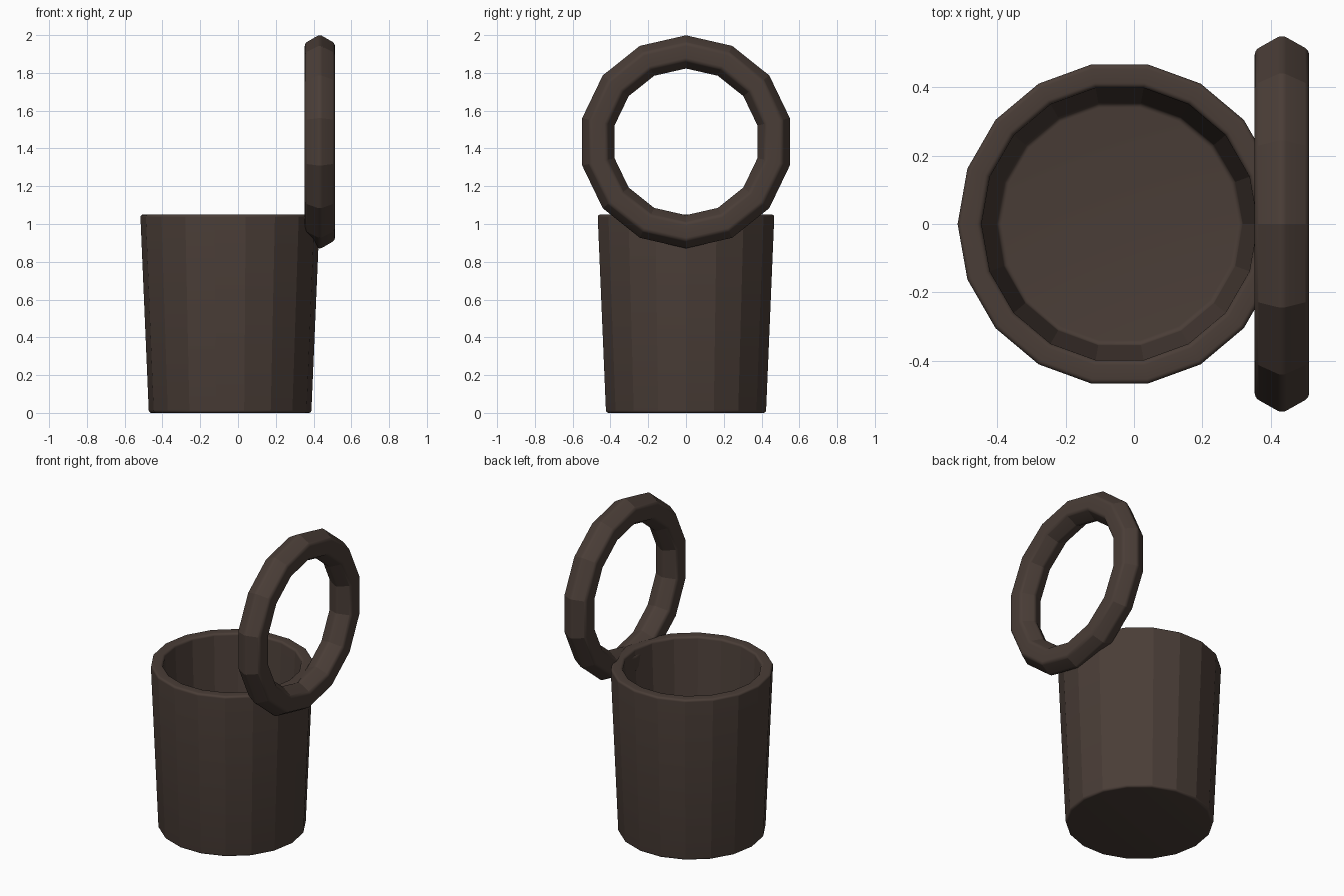
import bpy
import bmesh
from math import radians, sin, cos, tau

cube = bpy.data.objects.get("Cube")
if cube:
    bpy.data.objects.remove(cube, do_unlink=True)

# Single dark brown colour
brown = bpy.data.materials.new("dark_brown")
brown.use_nodes = True
colour = (0.068, 0.047, 0.038, 1)
brown.diffuse_color = colour
brown.node_tree.nodes["Principled BSDF"].inputs["Base Color"].default_value = colour


def finish(name, bm, location, bevel):
    """Turn the bmesh into an object with softened hard edges."""
    bmesh.ops.recalc_face_normals(bm, faces=bm.faces)
    mesh = bpy.data.meshes.new(name)
    bm.to_mesh(mesh)
    bm.free()
    mesh.materials.append(brown)
    obj = bpy.data.objects.new(name, mesh)
    obj.location = location
    bpy.context.collection.objects.link(obj)
    mod = obj.modifiers.new("soft_edges", 'BEVEL')
    mod.width = bevel
    mod.segments = 5
    mod.limit_method = 'ANGLE'
    mod.angle_limit = radians(40)
    bpy.ops.object.select_all(action='DESELECT')
    obj.select_set(True)
    bpy.context.view_layer.objects.active = obj
    bpy.ops.object.modifier_apply(modifier=mod.name)
    bpy.ops.object.shade_smooth_by_angle(angle=radians(19))
    return obj


def bridge(bm, a, b):
    for i in range(len(a)):
        j = (i + 1) % len(a)
        bm.faces.new((a[i], a[j], b[j], b[i]))


# Tapered cup: outer wall, rim, inner wall and floor as (radius, height)
SIDES = 18
profile = [(0.43, 0), (0.475, 1.05), (0.405, 1.05), (0.36, 0.07)]
bm = bmesh.new()
rings = [[bm.verts.new((r * cos(tau * i / SIDES), r * sin(tau * i / SIDES), z))
          for i in range(SIDES)] for r, z in profile]
for lower, upper in zip(rings, rings[1:]):
    bridge(bm, lower, upper)
bm.faces.new(rings[0])
bm.faces.new(rings[-1])
finish("cup_body", bm, (-0.042, 0, 0), 0.014)

# Upright ring handle: hexagonal section swept round a 14-sided loop
STEPS, SECTION = 14, 6
MAJOR, MINOR = 0.476, 0.092
bm = bmesh.new()
loops = []
for i in range(STEPS):
    a = tau * i / STEPS
    loop = []
    for k in range(SECTION):
        s = tau * k / SECTION
        r = MAJOR + MINOR * cos(s)
        loop.append(bm.verts.new((MINOR * sin(s), r * sin(a), r * cos(a))))
    loops.append(loop)
for i in range(STEPS):
    bridge(bm, loops[i], loops[(i + 1) % STEPS])
finish("ring_handle", bm, (0.433, 0, 1.435), 0.014)
